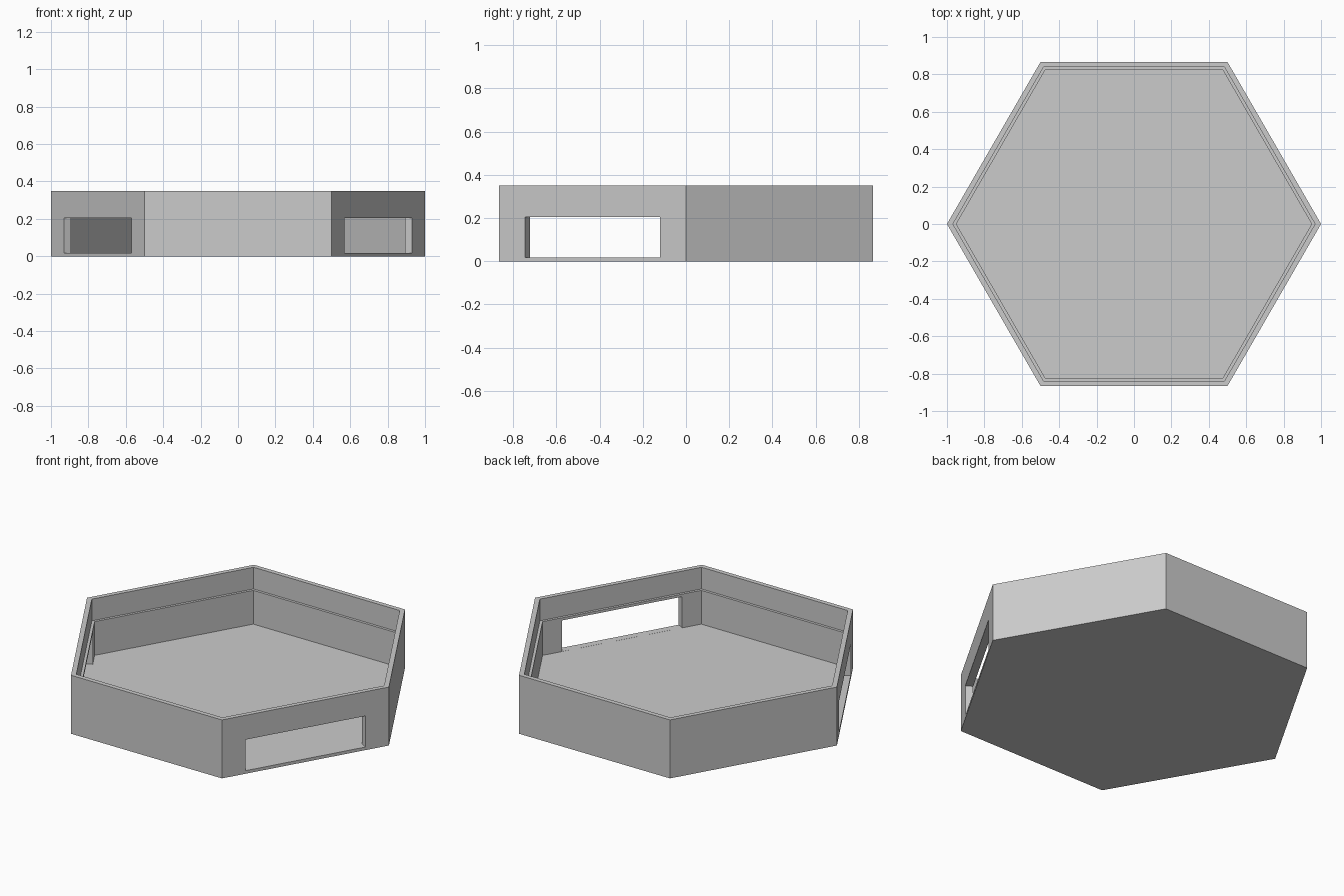
import bpy, bmesh
from math import radians, cos, sin, tau
from mathutils import Vector

cube = bpy.data.objects.get("Cube")
if cube:
    bpy.data.objects.remove(cube, do_unlink=True)

HEIGHT, FLOOR, LEDGE = 0.35, 0.018, 0.22
APOTHEM = cos(radians(30))

grey = bpy.data.materials.new("light grey")
grey.use_nodes = True
colour = (0.6, 0.6, 0.6, 1)
grey.diffuse_color = colour
grey.node_tree.nodes["Principled BSDF"].inputs["Base Color"].default_value = colour


def add_object(name, bm):
    mesh = bpy.data.meshes.new(name)
    bmesh.ops.recalc_face_normals(bm, faces=bm.faces[:])
    bm.to_mesh(mesh)
    bm.free()
    mesh.materials.append(grey)
    obj = bpy.data.objects.new(name, mesh)
    bpy.context.collection.objects.link(obj)
    return obj


# Hexagonal tray: stacked hexagon rings from the base, over the rim, to the floor
bm = bmesh.new()
profile = [(1, 0), (1, HEIGHT), (0.968, HEIGHT), (0.968, LEDGE), (0.95, LEDGE), (0.95, FLOOR)]
rings = [[bm.verts.new((r * cos(i * tau / 6), r * sin(i * tau / 6), z)) for i in range(6)]
         for r, z in profile]
for low, high in zip(rings, rings[1:]):
    for i in range(6):
        j = (i + 1) % 6
        bm.faces.new((low[i], low[j], high[j], high[i]))
bm.faces.new(rings[0])
bm.faces.new(rings[-1])
tray = add_object("hexagonal_tray", bm)

# Openings through the two angled front walls
for side, angle in (("left", -30), ("right", -150)):
    bm = bmesh.new()
    bmesh.ops.create_cube(bm, size=1)
    bmesh.ops.scale(bm, vec=(0.14, 0.72, 0.204 - FLOOR), verts=bm.verts)
    cutter = add_object(side + "_opening_cutter", bm)
    a = radians(angle)
    cutter.location = Vector((cos(a), sin(a), 0)) * APOTHEM
    cutter.location.z = (0.204 + FLOOR) / 2 + 0.0004
    cutter.rotation_euler.z = a
    cutter.hide_render = True
    cut = tray.modifiers.new(side + "_opening", 'BOOLEAN')
    cut.operation = 'DIFFERENCE'
    cut.solver = 'EXACT'
    cut.object = cutter

# Make the cuts permanent and drop the cutters
bpy.context.view_layer.update()
graph = bpy.context.evaluated_depsgraph_get()
cut_mesh = bpy.data.meshes.new_from_object(tray.evaluated_get(graph))
cutters = [m.object for m in tray.modifiers]
tray.modifiers.clear()
tray.data = cut_mesh
for cutter in cutters:
    bpy.data.objects.remove(cutter, do_unlink=True)
